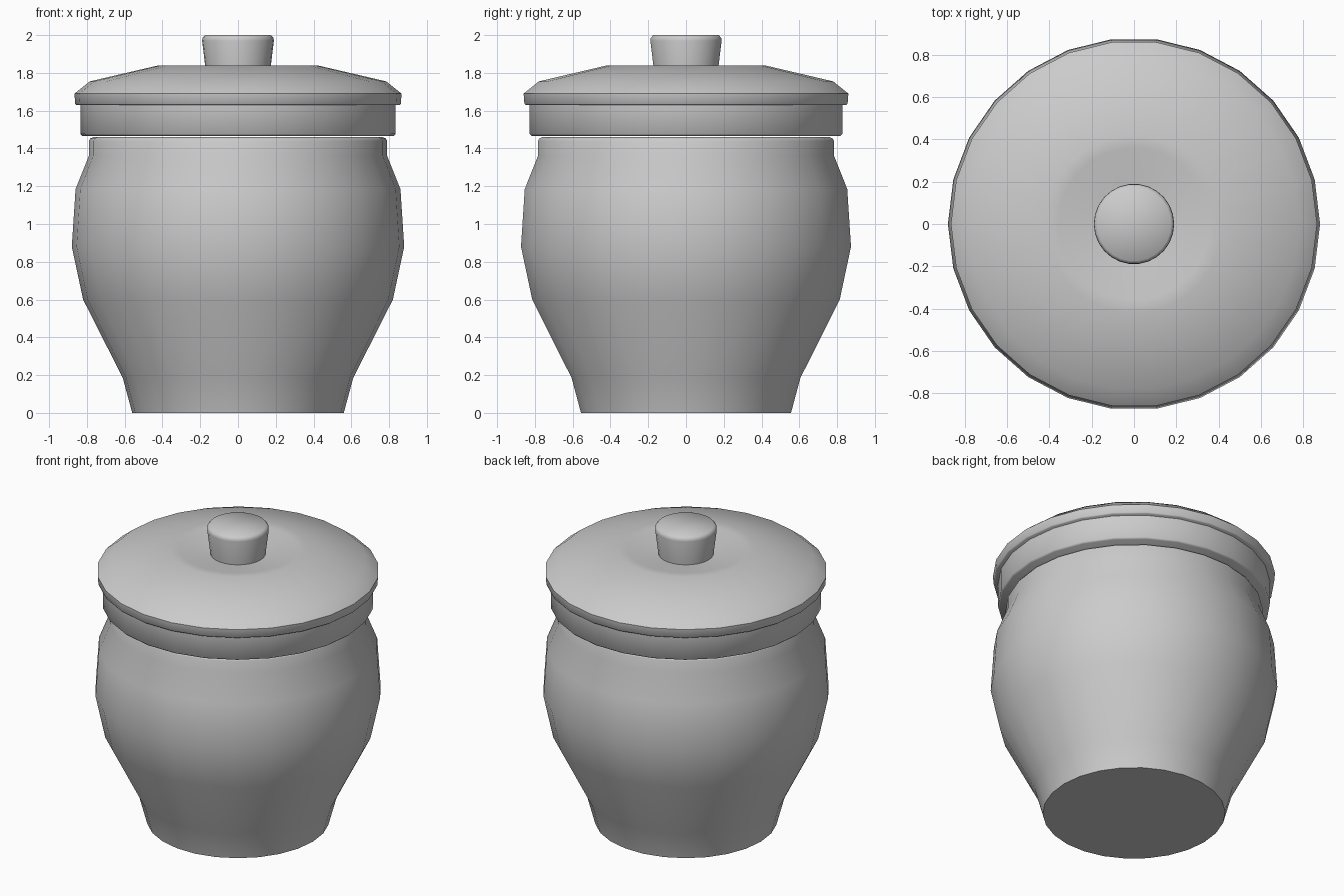
import bpy, bmesh, math

if "Cube" in bpy.data.objects:
    bpy.data.objects.remove(bpy.data.objects["Cube"])

SIDES = 26


def lathe(name, profile):
    """Revolve (radius, z) points about z; zero radius closes with a pole."""
    bm = bmesh.new()
    rings = []
    for r, z in profile:
        if r == 0:
            rings.append([bm.verts.new((0, 0, z))] * SIDES)
        else:
            rings.append([bm.verts.new((r * math.cos(math.tau * i / SIDES),
                                        r * math.sin(math.tau * i / SIDES), z))
                          for i in range(SIDES)])
    for a, b in zip(rings, rings[1:]):
        for i in range(SIDES):
            j = (i + 1) % SIDES
            corners = list(dict.fromkeys((a[i], a[j], b[j], b[i])))
            bm.faces.new(corners)
    bmesh.ops.recalc_face_normals(bm, faces=bm.faces)
    mesh = bpy.data.meshes.new(name)
    bm.to_mesh(mesh)
    bm.free()
    obj = bpy.data.objects.new(name, mesh)
    bpy.context.collection.objects.link(obj)
    bpy.ops.object.select_all(action='DESELECT')
    bpy.context.view_layer.objects.active = obj
    obj.select_set(True)
    bpy.ops.object.shade_smooth_by_angle(angle=math.radians(50))
    return obj


# Hollow jar body with a rounded lip
lathe("jar_body", [
    (0, 0), (0.56, 0), (0.61, 0.185), (0.82, 0.60), (0.88, 0.88),
    (0.86, 1.185), (0.79, 1.36), (0.79, 1.44), (0.782, 1.453), (0.765, 1.46),
    (0.72, 1.46), (0.72, 1.36), (0.79, 1.17), (0.81, 0.88),
    (0.75, 0.62), (0.54, 0.20), (0.50, 0.07), (0, 0.07)])

# Collar under the lid
lathe("lid_collar", [
    (0, 1.467), (0.825, 1.467), (0.835, 1.477), (0.835, 1.64), (0, 1.64)])

# Lid with a sloped top and a shallow dish around the knob
lathe("lid", [
    (0, 1.63), (0.856, 1.63), (0.862, 1.637), (0.866, 1.69), (0.785, 1.755),
    (0.42, 1.84), (0.36, 1.838), (0.20, 1.805), (0, 1.80)])

# Knob, slightly flared, with a bevelled top
lathe("lid_knob", [
    (0, 1.79), (0.168, 1.79), (0.19, 1.97), (0.188, 1.985), (0.175, 2.0),
    (0, 2.0)])
